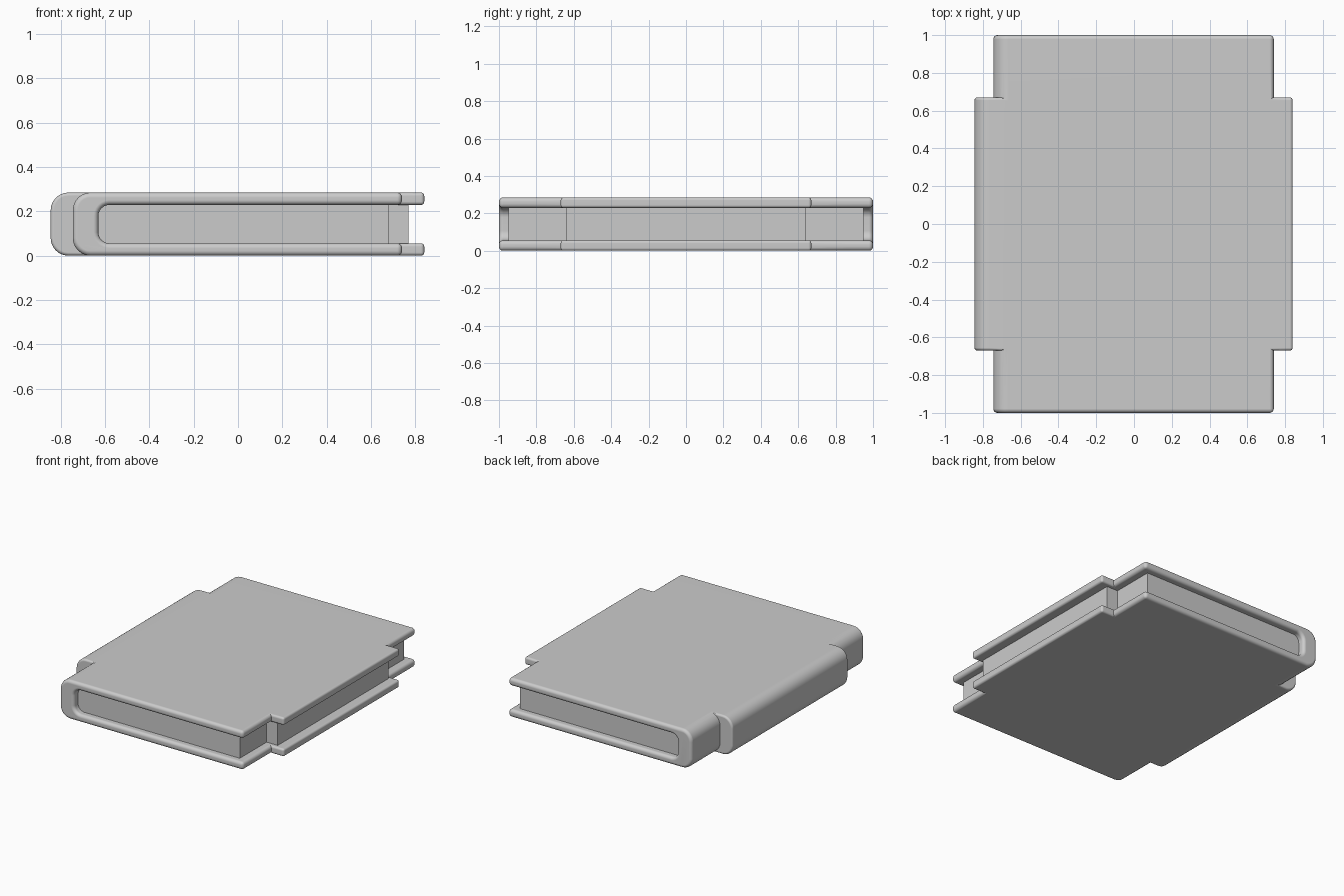
import bpy, bmesh, math

if "Cube" in bpy.data.objects:
    bpy.data.objects.remove(bpy.data.objects["Cube"])

H, T = 0.285, 0.056          # book height, cover board thickness
POCKET = -0.63               # inner face of the spine


def arc(cx, cz, r, a0, a1, n=6):
    return [(cx + r * math.cos(math.radians(a0 + (a1 - a0) * i / n)),
             cz + r * math.sin(math.radians(a0 + (a1 - a0) * i / n))) for i in range(n + 1)]


def prism(name, pts, axis, lo, hi, bevel=0.0):
    """Extrude a closed 2D profile along y or z, optionally rounding its sharp edges."""
    bm = bmesh.new()
    to3d = (lambda p: (p[0], lo, p[1])) if axis == 'y' else (lambda p: (p[0], p[1], lo))
    face = bm.faces.new([bm.verts.new(to3d(p)) for p in pts])
    ext = bmesh.ops.extrude_face_region(bm, geom=[face])
    moved = [v for v in ext['geom'] if isinstance(v, bmesh.types.BMVert)]
    d = hi - lo
    bmesh.ops.translate(bm, verts=moved, vec=(0, d, 0) if axis == 'y' else (0, 0, d))
    bmesh.ops.recalc_face_normals(bm, faces=bm.faces)
    if bevel:
        sharp = [e for e in bm.edges if e.calc_face_angle(0) > math.radians(40)]
        bmesh.ops.bevel(bm, geom=sharp, offset=bevel, offset_type='OFFSET', segments=4,
                        profile=0.5, affect='EDGES', clamp_overlap=True)
    me = bpy.data.meshes.new(name)
    bm.to_mesh(me)
    bm.free()
    ob = bpy.data.objects.new(name, me)
    bpy.context.collection.objects.link(ob)
    return ob


def cover_profile(x0, x1):
    """C-shaped section: two boards joined by a rounded spine."""
    R, r = 0.08, 0.05
    return ([(x1, H)] + arc(x0 + R, H - R, R, 90, 180) + arc(x0 + R, R, R, 180, 270)
            + [(x1, 0), (x1, T)]
            + arc(POCKET + r, T + r, r, 270, 180)
            + arc(POCKET + r, H - T - r, r, 180, 90) + [(x1, H - T)])


# Cover: long narrow wrap joined with a shorter wide wrap
cover = prism("cover", cover_profile(-0.745, 0.74), 'y', -1.0, 1.0, 0.022)
wide = prism("cover_middle", cover_profile(-0.845, 0.84), 'y', -0.67, 0.67, 0.015)
mod = cover.modifiers.new("join", 'BOOLEAN')
mod.operation, mod.solver, mod.object = 'UNION', 'EXACT', wide
bpy.context.view_layer.objects.active = cover
cover.select_set(True)
bpy.ops.object.modifier_apply(modifier="join")
bpy.data.objects.remove(wide)
bpy.ops.object.shade_smooth_by_angle(angle=math.radians(35))
wn = cover.modifiers.new("normals", 'WEIGHTED_NORMAL')
wn.keep_sharp = True

# Page block: stepped outline set back inside the boards
half = [(0.77, 0.64), (0.68, 0.64), (0.68, 0.95), (-0.67, 0.95)]
outline = half + [(x, -y) for x, y in reversed(half)]
prism("pages", outline, 'z', T - 0.01, H - T + 0.01)
